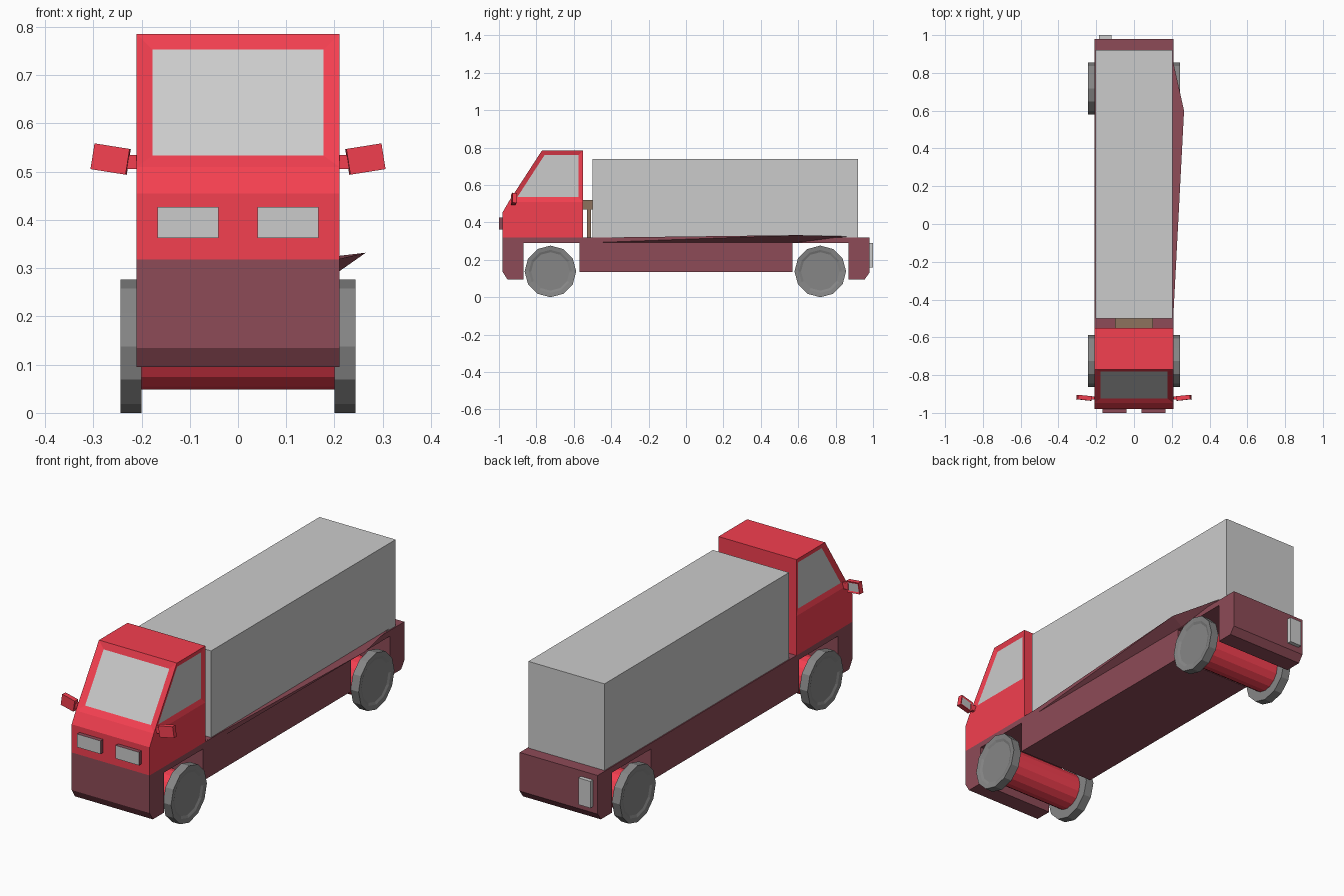
import bpy, bmesh
from math import radians
from mathutils import Matrix, Vector

if "Cube" in bpy.data.objects:
    bpy.data.objects.remove(bpy.data.objects["Cube"])


def mat(name, rgb):
    m = bpy.data.materials.new(name)
    m.diffuse_color = (*rgb, 1)
    m.use_nodes = True
    m.node_tree.nodes["Principled BSDF"].inputs["Base Color"].default_value = m.diffuse_color
    return m


RED = mat("red_paint", (0.9, 0.05, 0.08))
DARK = mat("dark_red", (0.27, 0.07, 0.095))
BLACK = mat("rubber", (0.24, 0.24, 0.24))
BROWN = mat("brown", (0.27, 0.17, 0.11))
GREY = mat("grey", (0.8, 0.8, 0.8))


def finish(bm, name, *mats):
    bmesh.ops.recalc_face_normals(bm, faces=bm.faces)
    me = bpy.data.meshes.new(name)
    bm.to_mesh(me)
    bm.free()
    ob = bpy.data.objects.new(name, me)
    for m in mats:
        me.materials.append(m)
    bpy.context.collection.objects.link(ob)
    return ob


def box_bm(lo, hi):
    lo, hi = Vector(lo), Vector(hi)
    bm = bmesh.new()
    m = Matrix.Translation((lo + hi) / 2) @ Matrix.Diagonal((*(hi - lo), 1))
    bmesh.ops.create_cube(bm, size=1, matrix=m)
    bm.normal_update()
    return bm


def prism_bm(profile, half):
    # extrude a (y, z) profile across the width
    bm = bmesh.new()
    f = bm.faces.new([bm.verts.new((-half, y, z)) for y, z in profile])
    r = bmesh.ops.extrude_face_region(bm, geom=[f], use_keep_orig=True)
    vs = [v for v in r["geom"] if isinstance(v, bmesh.types.BMVert)]
    bmesh.ops.translate(bm, verts=vs, vec=(2 * half, 0, 0))
    bmesh.ops.recalc_face_normals(bm, faces=bm.faces)
    bm.normal_update()
    return bm


# Cab with recessed windscreen and side windows
bm = prism_bm([(-0.98, 0.318), (-0.98, 0.455), (-0.948, 0.51), (-0.77, 0.785),
               (-0.55, 0.785), (-0.55, 0.318)], 0.21)
bmesh.ops.bisect_plane(bm, geom=bm.verts[:] + bm.edges[:] + bm.faces[:],
                       plane_co=(0, 0, 0.51), plane_no=(0, 0, 1))
bm.normal_update()
panes = [f for f in bm.faces if f.calc_center_median().z > 0.55
         and (abs(f.normal.x) > 0.9 or f.normal.y < -0.5)]
for f in panes:
    side = abs(f.normal.x) > 0.9
    bmesh.ops.inset_individual(bm, faces=[f], thickness=0.025 if side else 0.033,
                               depth=-0.008, use_even_offset=True)
    f.material_index = 1
finish(bm, "cab", RED, GREY)

# Chassis with wheel arches and chamfered ends
finish(prism_bm([(-0.98, 0.318), (0.98, 0.318), (0.98, 0.13), (0.955, 0.095),
                 (0.87, 0.095), (0.87, 0.29), (0.57, 0.29), (0.57, 0.135),
                 (-0.57, 0.135), (-0.57, 0.29), (-0.87, 0.29), (-0.87, 0.095),
                 (-0.955, 0.095), (-0.98, 0.135)], 0.21), "chassis", DARK)

# Side fin pulled out of the chassis edge
bm = bmesh.new()
for p in [(0.205, -0.55, 0.318), (0.205, 0.87, 0.325), (0.265, 0.6, 0.332),
          (0.205, 0.6, 0.29), (0.205, -0.55, 0.29)]:
    bm.verts.new(p)
bmesh.ops.convex_hull(bm, input=bm.verts)
finish(bm, "side_fin", DARK)

# Cargo box and the bracket between it and the cab
finish(box_bm((-0.205, -0.5, 0.318), (0.205, 0.92, 0.74)), "cargo_box", GREY)
finish(box_bm((-0.1, -0.55, 0.47), (0.1, -0.5, 0.52)), "bracket_top", BROWN)
finish(box_bm((-0.1, -0.53, 0.318), (0.1, -0.508, 0.47)), "bracket_post", BROWN)

# Axles and wheels
for y, end in ((-0.725, "front"), (0.718, "rear")):
    bm = bmesh.new()
    bmesh.ops.create_cone(bm, cap_ends=True, segments=16, radius1=0.09, radius2=0.09,
                          depth=0.41, matrix=Matrix.Translation((0, y, 0.138))
                          @ Matrix.Rotation(radians(90), 4, 'Y'))
    finish(bm, end + "_axle", RED)
    for s, side in ((-1, "left"), (1, "right")):
        bm = bmesh.new()
        bmesh.ops.create_cone(bm, cap_ends=True, segments=12, radius1=0.138,
                              radius2=0.138, depth=0.043)
        bm.normal_update()
        cap = [f for f in bm.faces if f.normal.z > 0.9]
        for t, d in ((0.022, -0.003), (0.012, -0.005)):
            bmesh.ops.inset_individual(bm, faces=cap, thickness=t, depth=d,
                                       use_even_offset=True)
        bm.transform(Matrix.Translation((s * 0.222, y, 0.138))
                     @ Matrix.Rotation(radians(90 * s), 4, 'Y'))
        finish(bm, f"{end}_{side}_wheel", BLACK)

# Headlights (grey lens, dark housing) and door mirrors
for s, side in ((-1, "left"), (1, "right")):
    xs = sorted((s * 0.04, s * 0.167))
    bm = box_bm((xs[0], -1.0, 0.363), (xs[1], -0.975, 0.427))
    for f in bm.faces:
        f.material_index = int(f.normal.y < -0.9)
    finish(bm, side + "_headlight", DARK, GREY)

    bm = box_bm((-0.037, -0.012, -0.027), (0.037, 0.012, 0.027))
    glass = [f for f in bm.faces if f.normal.y > 0.9]
    bmesh.ops.inset_individual(bm, faces=glass, thickness=0.008, depth=-0.003,
                               use_even_offset=True)
    glass[0].material_index = 1
    bm.transform(Matrix.Translation((s * 0.264, -0.92, 0.526))
                 @ Matrix.Rotation(radians(-9 * s), 4, 'Y')
                 @ Matrix.Rotation(radians(6 * s), 4, 'Z'))
    finish(bm, side + "_mirror", RED, GREY)
    xs = sorted((s * 0.2, s * 0.235))
    finish(box_bm((xs[0], -0.928, 0.505), (xs[1], -0.912, 0.535)),
           side + "_mirror_arm", RED)

# Single rear lamp
finish(box_bm((-0.185, 0.975, 0.16), (-0.12, 1.0, 0.29)), "rear_lamp", GREY)
